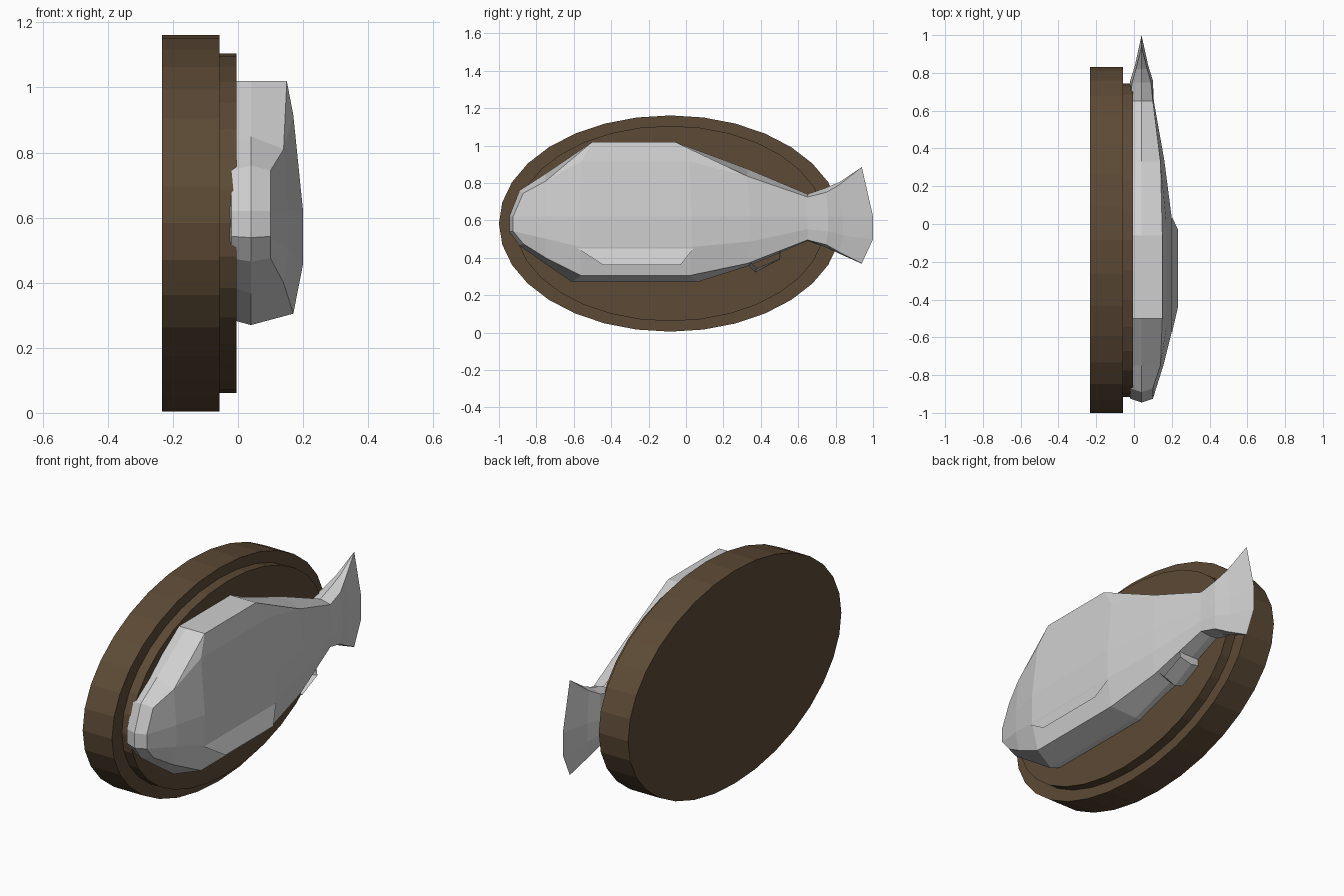
import bpy, bmesh, math

if "Cube" in bpy.data.objects:
    bpy.data.objects.remove(bpy.data.objects["Cube"])

MID = 0.04  # x of the fish's plane of symmetry


def material(name, rgb):
    m = bpy.data.materials.new(name)
    m.diffuse_color = (*rgb, 1)
    m.use_nodes = True
    m.node_tree.nodes["Principled BSDF"].inputs["Base Color"].default_value = m.diffuse_color
    return m


wood = material("dark wood", (0.108, 0.068, 0.036))
silver = material("pale grey", (0.62, 0.62, 0.62))


def add_object(name, bm, mat, merge=True, recalc=True):
    if merge:
        bmesh.ops.remove_doubles(bm, verts=bm.verts, dist=0.0005)
    if recalc:
        bmesh.ops.recalc_face_normals(bm, faces=bm.faces)
    me = bpy.data.meshes.new(name)
    bm.to_mesh(me)
    bm.free()
    me.materials.append(mat)
    ob = bpy.data.objects.new(name, me)
    bpy.context.collection.objects.link(ob)
    return ob


def loft(name, sections, mat):
    """Skin half sections (x measured from MID) and mirror them."""
    bm = bmesh.new()
    rings = [[bm.verts.new(p) for p in s] for s in sections]
    for a, b in zip(rings, rings[1:]):
        for i in range(len(a) - 1):
            bm.faces.new((a[i], b[i], b[i + 1], a[i + 1]))
    bmesh.ops.remove_doubles(bm, verts=bm.verts, dist=0.0005)
    # put the mirrored half in directly so normals are consistent
    geom = bm.verts[:] + bm.edges[:] + bm.faces[:]
    dup = bmesh.ops.duplicate(bm, geom=geom)["geom"]
    for v in dup:
        if isinstance(v, bmesh.types.BMVert):
            v.co.x = -v.co.x
    ob = add_object(name, bm, mat)
    ob.location.x = MID
    return ob


# Oval plaque: wide back board and a smaller raised panel
def oval(name, x0, x1, ry, rz, n=32):
    bm = bmesh.new()
    ring = []
    for i in range(n):
        a = 2 * math.pi * i / n
        ring.append(bm.verts.new((x0, -0.085 + ry * math.cos(a), 0.583 + rz * math.sin(a))))
    face = bm.faces.new(ring)
    top = bmesh.ops.extrude_face_region(bm, geom=[face])["geom"]
    for v in top:
        if isinstance(v, bmesh.types.BMVert):
            v.co.x = x1
    if len(bm.faces) == n + 1:
        bm.faces.new(ring)
    add_object(name, bm, wood)


oval("plaque_board", -0.233, -0.057, 0.915, 0.578)
oval("plaque_panel", -0.10, -0.004, 0.83, 0.522)

# Fish body and tail, nose to tail:
# back y,z | shoulder x,y,z | side x,y | lower z | belly y,z
stations = [
    (-0.89, 0.76, 0.00, -0.89, 0.76, 0.00, -0.945, 0.465, -0.89, 0.465),
    (-0.89, 0.76, 0.06, -0.87, 0.745, 0.06, -0.925, 0.475, -0.89, 0.465),
    (-0.75, 0.85, 0.10, -0.75, 0.81, 0.115, -0.75, 0.40, -0.75, 0.367),
    (-0.50, 1.02, 0.13, -0.56, 0.915, 0.16, -0.57, 0.305, -0.61, 0.27),
    (-0.06, 1.02, 0.13, 0.02, 0.915, 0.16, 0.03, 0.305, 0.06, 0.27),
    (0.33, 0.875, 0.10, 0.33, 0.835, 0.12, 0.34, 0.37, 0.33, 0.355),
    (0.65, 0.74, 0.06, 0.65, 0.725, 0.065, 0.65, 0.495, 0.65, 0.49),
    (0.75, 0.775, 0.05, 0.75, 0.75, 0.06, 0.76, 0.47, 0.75, 0.455),
    (0.82, 0.805, 0.03, 0.82, 0.79, 0.035, 0.84, 0.43, 0.82, 0.422),
    (0.94, 0.885, 0.00, 0.94, 0.885, 0.00, 1.00, 0.37, 0.935, 0.37),
]
sections = []
for i, (ty, tz, ux, uy, uz, mx, my, lz, by, bz) in enumerate(stations):
    # the back is flat and wide over the two middle stations
    ridge = (0.11, ty, tz) if i in (3, 4) else (ux, uy, uz)
    sections.append([(0, ty, tz), ridge, (ux, uy, uz), (mx, my, 0.62),
                     (mx, my, lz + 0.25 * (uz - lz)), (ux, uy, lz), (0, by, bz)])
loft("fish_body", sections, silver)

# Small fin under the tail
side = [(0.32, 0.40), (0.38, 0.343), (0.51, 0.40), (0.50, 0.46)]
keel = [(0.32, 0.37), (0.37, 0.322), (0.50, 0.39), (0.51, 0.45)]
loft("belly_fin", [[(0, *k), (0.08, *s)] for k, s in zip(keel, side)], silver)

# Side fin: thin sheet flaring out from the flank
bm = bmesh.new()
bm.faces.new([bm.verts.new(p) for p in (
    (0.20, 0.04, 0.45), (0.20, -0.58, 0.45), (0.233, -0.44, 0.36), (0.233, -0.03, 0.36))])
bm.normal_update()
for f in bm.faces:
    if f.normal.x < 0:
        f.normal_flip()
add_object("side_fin", bm, silver, recalc=False)
